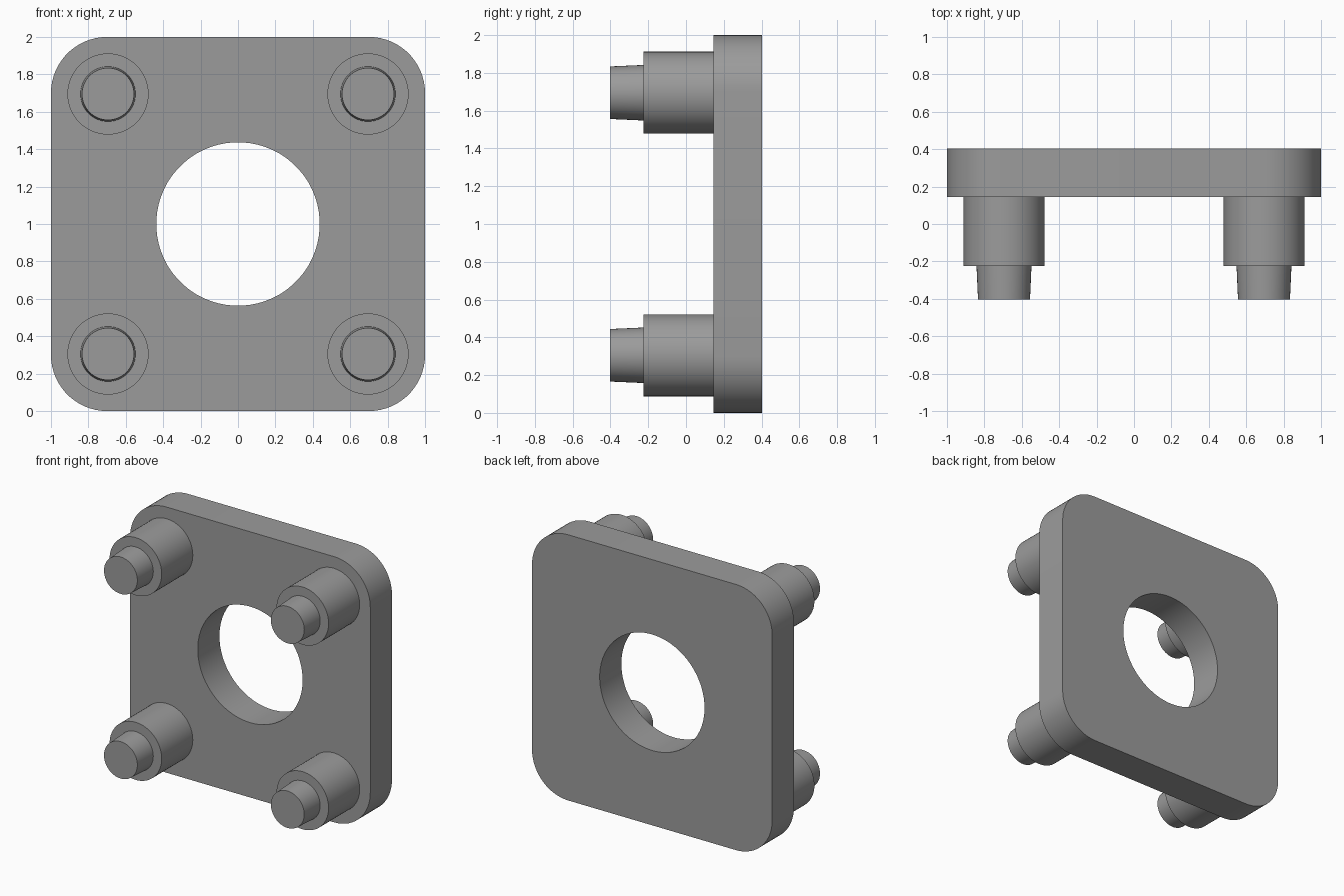
import bpy, bmesh, math

if "Cube" in bpy.data.objects:
    bpy.data.objects.remove(bpy.data.objects["Cube"])

grey = bpy.data.materials.new("plain grey")
grey.diffuse_color = (0.33, 0.33, 0.33, 1)
grey.use_nodes = True
grey.node_tree.nodes["Principled BSDF"].inputs["Base Color"].default_value = grey.diffuse_color

FRONT, BACK = 0.145, 0.403      # plate faces along y
MID = 1.0                       # height of the plate centre
PEG = 0.695                     # peg offset from the plate centre


def finish(bm, name):
    bmesh.ops.recalc_face_normals(bm, faces=bm.faces)
    mesh = bpy.data.meshes.new(name)
    bm.to_mesh(mesh)
    bm.free()
    mesh.materials.append(grey)
    obj = bpy.data.objects.new(name, mesh)
    bpy.context.collection.objects.link(obj)
    bpy.ops.object.select_all(action='DESELECT')
    obj.select_set(True)
    bpy.context.view_layer.objects.active = obj
    bpy.ops.object.shade_smooth_by_angle(angle=math.radians(30))
    return obj


def bridge(bm, a, b):
    n = len(a)
    for i in range(n):
        bm.faces.new((a[i], a[(i + 1) % n], b[(i + 1) % n], b[i]))


def circle(radius, count, offset=0.0):
    angles = [(i + offset) * math.tau / count for i in range(count)]
    return [(radius * math.cos(a), radius * math.sin(a)) for a in angles]


def ring(bm, points, y, cx=0.0, cz=MID):
    return [bm.verts.new((cx + px, y, cz + pz)) for px, pz in points]


# Square plate with rounded corners and a round central hole
steps, radius = 15, 0.30
outline = []
for corner in range(4):
    mid_angle = math.pi / 4 + corner * math.pi / 2
    cx = math.copysign(1 - radius, math.cos(mid_angle))
    cz = math.copysign(1 - radius, math.sin(mid_angle))
    for i in range(steps + 1):
        a = (corner + i / steps) * math.pi / 2
        outline.append((cx + radius * math.cos(a), cz + radius * math.sin(a)))
hole = circle(0.437, len(outline), 0.5)

bm = bmesh.new()
loops = [ring(bm, outline, FRONT), ring(bm, outline, BACK),
         ring(bm, hole, BACK), ring(bm, hole, FRONT)]
for i in range(4):
    bridge(bm, loops[i], loops[(i + 1) % 4])
finish(bm, "plate")

# Four stepped pegs: wide collar, then a slightly tapered pin
profile = [(0.217, FRONT), (0.217, -0.225), (0.147, -0.225), (0.139, -0.403)]
for side, sx in (("left", -1), ("right", 1)):
    for level, sz in (("lower", -1), ("upper", 1)):
        bm = bmesh.new()
        rings = [ring(bm, circle(r, 64), y, sx * PEG, MID + sz * PEG)
                 for r, y in profile]
        for a, b in zip(rings, rings[1:]):
            bridge(bm, a, b)
        bm.faces.new(rings[0])
        bm.faces.new(rings[-1])
        finish(bm, f"{level}_{side}_peg")
